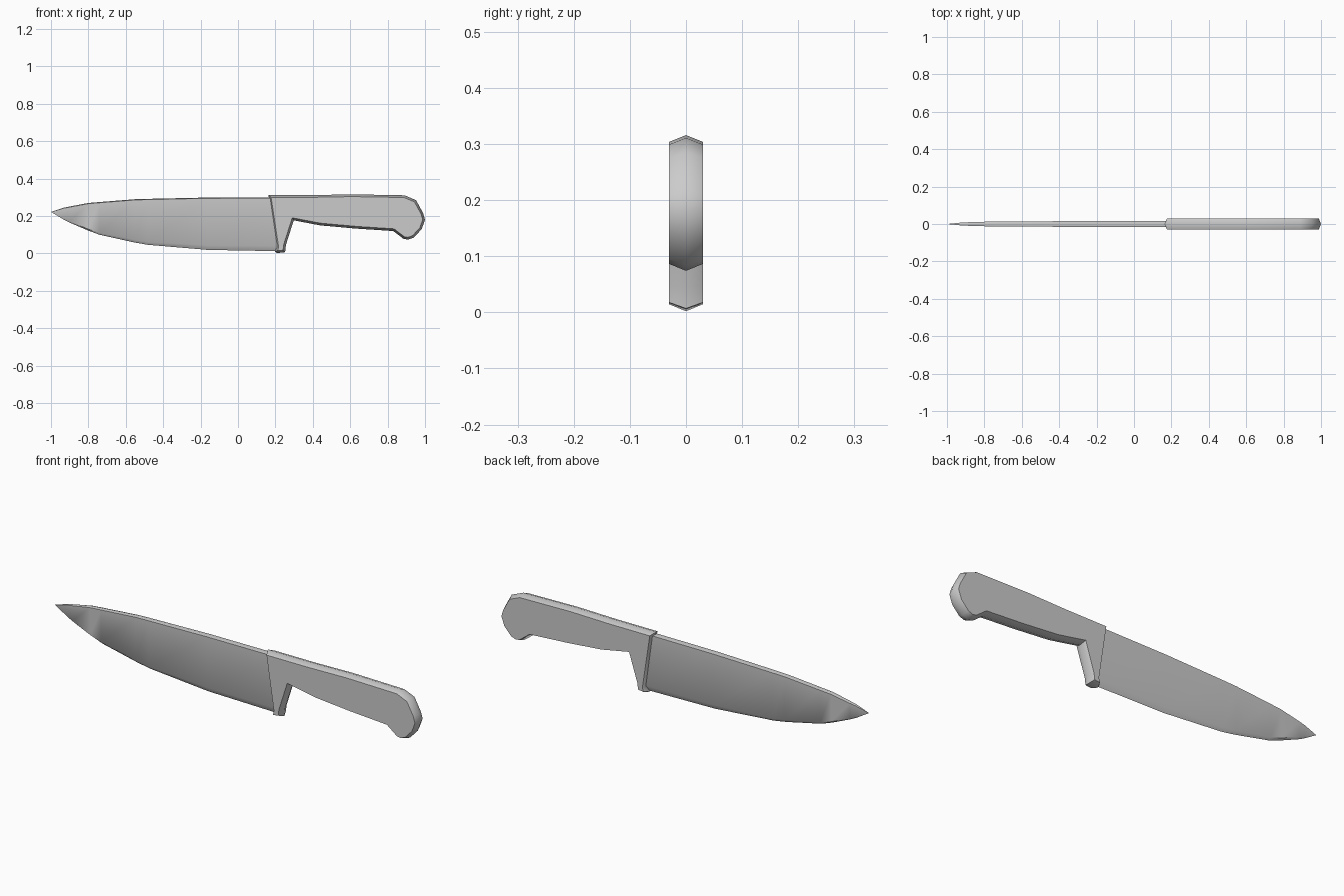
import bpy, bmesh, math
from mathutils import Vector

if "Cube" in bpy.data.objects:
    bpy.data.objects.remove(bpy.data.objects["Cube"])


def make_object(name, rings, caps, closed_profile):
    """Skin a list of vertex rings; cap first and last ring if asked."""
    bm = bmesh.new()
    vs = [[bm.verts.new(p) for p in ring] for ring in rings]
    n = len(rings[0])
    for a, b in zip(vs, vs[1:]):
        for i in range(n):
            j = (i + 1) % n
            bm.faces.new((a[i], a[j], b[j], b[i]))
    if caps:
        bm.faces.new(vs[0])
        bm.faces.new(vs[-1])
    bmesh.ops.remove_doubles(bm, verts=bm.verts, dist=0.0002)
    bmesh.ops.recalc_face_normals(bm, faces=bm.faces)
    mesh = bpy.data.meshes.new(name)
    bm.to_mesh(mesh)
    bm.free()
    obj = bpy.data.objects.new(name, mesh)
    bpy.context.collection.objects.link(obj)
    bpy.ops.object.select_all(action='DESELECT')
    obj.select_set(True)
    bpy.context.view_layer.objects.active = obj
    bpy.ops.object.shade_smooth_by_angle(angle=math.radians(50))
    return obj


def inset(points, d):
    """Mitred inward offset of a counter-clockwise outline."""
    out = []
    for i, p in enumerate(points):
        p = Vector(p)
        a = (p - Vector(points[i - 1])).normalized()
        b = (Vector(points[(i + 1) % len(points)]) - p).normalized()
        na, nb = Vector((-a.y, a.x)), Vector((-b.y, b.x))
        out.append(p + (na + nb) * d / max(1 + na.dot(nb), 0.4))
    return out


# Handle outline in x, z (counter-clockwise), with a bolster foot and round butt
outline = [(0.163, 0.312), (0.205, 0.035), (0.197, 0.010), (0.210, 0.002),
           (0.252, 0.007), (0.256, 0.045), (0.298, 0.177), (0.44, 0.150),
           (0.63, 0.133), (0.83, 0.120), (0.885, 0.078), (0.91, 0.074),
           (0.94, 0.085), (0.982, 0.130), (1.0, 0.18), (0.99, 0.215),
           (0.952, 0.285), (0.89, 0.311), (0.61, 0.316), (0.40, 0.312)]
side = inset(outline, 0.012)
make_object("handle", [[(x, -0.03, z) for x, z in side],
                       [(x, 0, z) for x, z in outline],
                       [(x, 0.03, z) for x, z in side]], True, True)

# Blade stations: x, spine z, grind line z, cutting edge z, half thickness
stations = [(-1.0, 0.222, 0.222, 0.222, 0.0),
            (-0.93, 0.245, 0.188, 0.180, 0.007),
            (-0.90, 0.251, 0.172, 0.165, 0.009),
            (-0.80, 0.270, 0.130, 0.122, 0.012),
            (-0.74, 0.275, 0.110, 0.100, 0.013),
            (-0.55, 0.290, 0.072, 0.058, 0.014),
            (-0.48, 0.292, 0.061, 0.046, 0.0145),
            (-0.16, 0.299, 0.043, 0.019, 0.016),
            (0.23, 0.300, 0.040, 0.012, 0.016)]
rings = []
for x, top, grind, edge, t in stations:
    s = min(0.004, t * 0.4)
    rings.append([(x, 0, top), (x, t, top - s), (x, t * 0.85, grind),
                  (x, 0, edge), (x, -t * 0.85, grind), (x, -t, top - s)])
tip = rings.pop(0)[0]
make_object("blade", [[(tip[0], 0, tip[2])] * 6] + rings, False, True)
